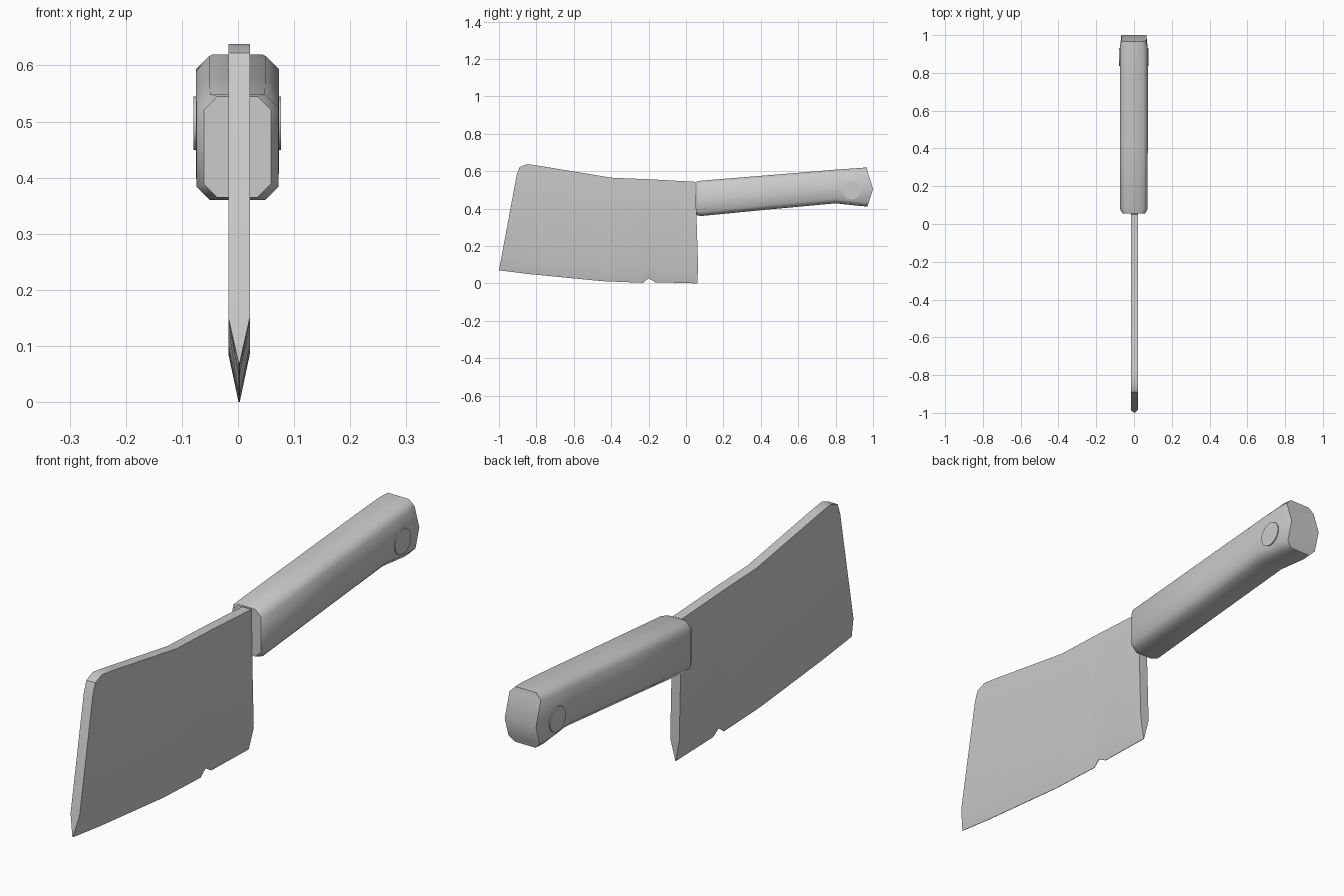
import bpy, bmesh, math
from mathutils import Matrix

cube = bpy.data.objects.get("Cube")
if cube:
    bpy.data.objects.remove(cube, do_unlink=True)

# One plain grey for the whole tool
grey = bpy.data.materials.new("plain grey")
grey.use_nodes = True
COLOUR = (0.6, 0.6, 0.6, 1)
grey.diffuse_color = COLOUR
grey.node_tree.nodes["Principled BSDF"].inputs["Base Color"].default_value = COLOUR


def finish(name, bm, angle):
    bmesh.ops.recalc_face_normals(bm, faces=bm.faces)
    mesh = bpy.data.meshes.new(name)
    bm.to_mesh(mesh)
    bm.free()
    mesh.materials.append(grey)
    ob = bpy.data.objects.new(name, mesh)
    bpy.context.collection.objects.link(ob)
    bpy.ops.object.select_all(action="DESELECT")
    ob.select_set(True)
    bpy.context.view_layer.objects.active = ob
    bpy.ops.object.shade_smooth_by_angle(angle=math.radians(angle))
    return ob


def loft(name, rings, angle):
    """Skin closed rings of points and cap both ends."""
    bm = bmesh.new()
    loops = [[bm.verts.new(p) for p in ring] for ring in rings]
    n = len(loops[0])
    for a, b in zip(loops, loops[1:]):
        for i in range(n):
            j = (i + 1) % n
            bm.faces.new((a[i], a[j], b[j], b[i]))
    # caps are strips between mirrored points, as they may be bent
    for ring in (loops[0], loops[-1]):
        for i in range((n - 1) // 2):
            quad = [ring[i], ring[i + 1], ring[n - 2 - i], ring[n - 1 - i]]
            bm.faces.new(list(dict.fromkeys(quad)))
    return finish(name, bm, angle)


# Blade: columns of (y, z) for cutting edge, bevel shoulder and spine
columns = [
    ((-1.0, .07), (-.985, .15), (-.905, .58)),
    ((-.97, .066), (-.95, .145), (-.89, .622)),
    ((-.92, .06), (-.9, .14), (-.85, .638)),
    ((-.84, .05), (-.82, .133), (-.78, .628)),
    ((-.45, .012), (-.43, .1), (-.4, .565)),
    ((-.23, .003), (-.23, .092), (-.23, .558)),
    ((-.2, .027), (-.2, .092), (-.2, .557)),
    ((-.165, .006), (-.165, .09), (-.165, .555)),
    ((.06, .0), (.065, .085), (.05, .543)),
]
MID, HALF = .002, .019
blade_rings = []
for edge, shoulder, spine in columns:
    right = [(MID - HALF, *spine), (MID - HALF, *shoulder), (MID - .001, *edge)]
    left = [(2 * MID - x, y, z) for x, y, z in reversed(right)]
    blade_rings.append(right + left)
loft("blade", blade_rings, 30)


# Handle: eight-sided bar with a bent butt end
def handle_ring(y, low, high, half, cut, bulge=0):
    mid = (low + high) / 2 - .01
    right = [(half - cut, high), (half, high - cut), (half, mid),
             (half, low + cut), (half - cut, low)]
    pts = [(-x, z) for x, z in right] + list(reversed(right))
    reach = (high - low) / 2
    return [(x - .001, y + bulge * max(0, 1 - abs(z - mid) / reach), z) for x, z in pts]


handle_rings = [
    handle_ring(.055, .365, .545, .06, .024),
    handle_ring(.08, .36, .549, .073, .024),
    handle_ring(.45, .396, .579, .074, .024),
    handle_ring(.8, .428, .608, .074, .024),
    handle_ring(.93, .414, .617, .074, .024),
    handle_ring(.967, .411, .62, .066, .022, .033),
]
loft("handle", handle_rings, 50)

# Rivet through the butt of the handle
bm = bmesh.new()
bmesh.ops.create_cone(bm, cap_ends=True, segments=24, radius1=.048, radius2=.048, depth=.156,
                      matrix=Matrix.Translation((-.001, .885, .497)) @ Matrix.Rotation(math.pi / 2, 4, "Y"))
finish("rivet", bm, 30)
